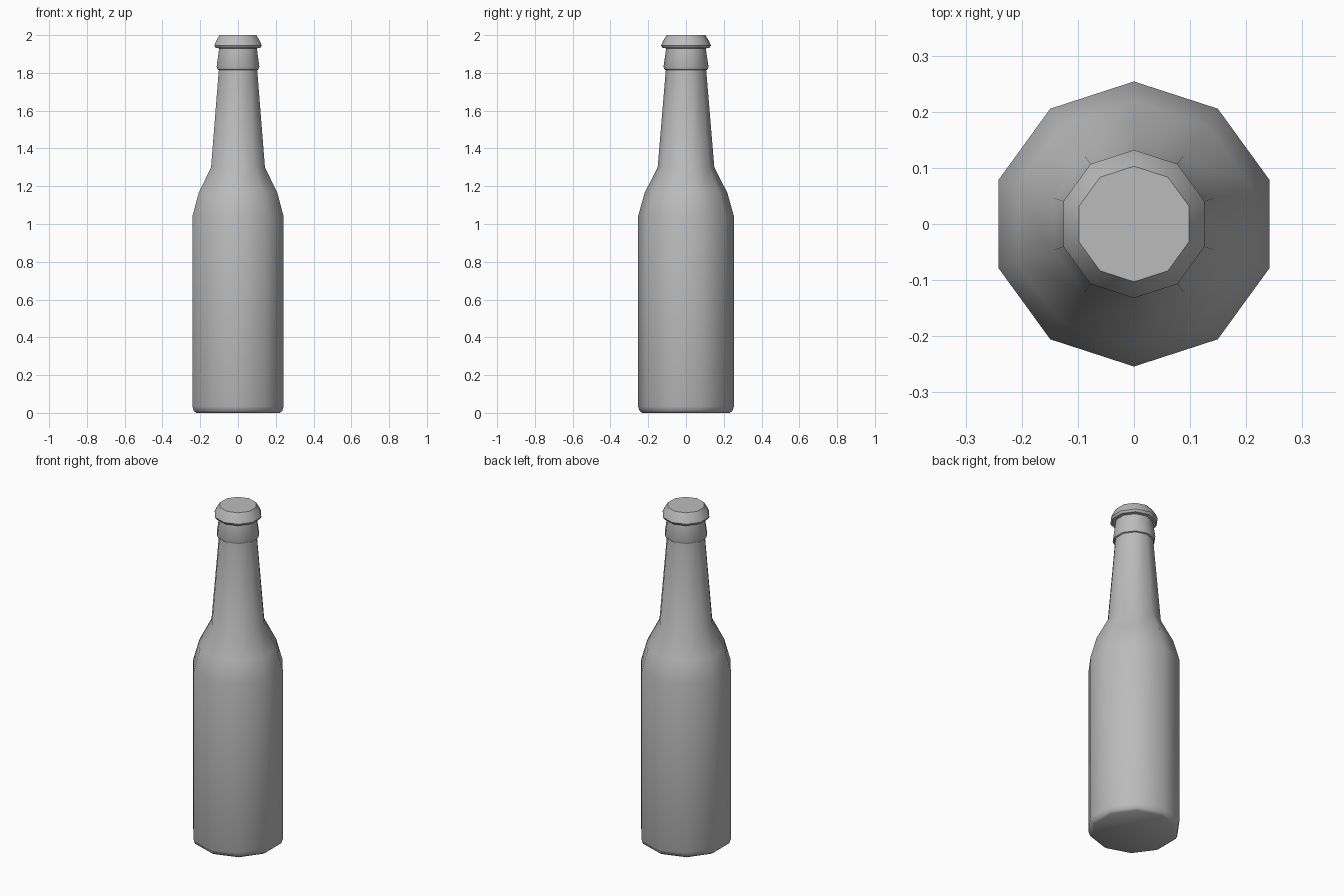
import bpy
import bmesh
from math import sin, cos, pi, radians

SIDES = 10

cube = bpy.data.objects.get("Cube")
if cube:
    bpy.data.objects.remove(cube, do_unlink=True)

grey = bpy.data.materials.new("plain_grey")
grey.use_nodes = True
colour = (0.5, 0.5, 0.5, 1)
grey.diffuse_color = colour
grey.node_tree.nodes["Principled BSDF"].inputs["Base Color"].default_value = colour


def lathe(name, profile):
    """Turn (radius, height) points into a closed ten-sided solid."""
    bm = bmesh.new()
    rings = []
    for r, z in profile:
        ring = []
        for i in range(SIDES):
            a = pi / 2 + 2 * pi * i / SIDES
            ring.append(bm.verts.new((r * cos(a), r * sin(a), z)))
        rings.append(ring)
    for low, high in zip(rings, rings[1:]):
        for i in range(SIDES):
            j = (i + 1) % SIDES
            bm.faces.new((low[i], low[j], high[j], high[i]))
    bm.faces.new(rings[0][::-1])
    bm.faces.new(rings[-1])
    mesh = bpy.data.meshes.new(name)
    bm.to_mesh(mesh)
    bm.free()
    mesh.materials.append(grey)
    obj = bpy.data.objects.new(name, mesh)
    bpy.context.collection.objects.link(obj)
    bpy.ops.object.select_all(action="DESELECT")
    obj.select_set(True)
    bpy.context.view_layer.objects.active = obj
    bpy.ops.object.shade_smooth_by_angle(angle=radians(40))
    return obj


# Bottle: base chamfer, body, shoulder, neck, collar and capped lip
lathe("bottle", [
    (0.232, 0), (0.246, 0.01), (0.254, 0.035),
    (0.254, 1.04), (0.219, 1.165), (0.15, 1.3),
    (0.107, 1.815), (0.114, 1.818), (0.119, 1.832),
    (0.105, 1.93), (0.124, 1.932), (0.132, 1.945),
    (0.122, 1.968), (0.103, 2),
])
